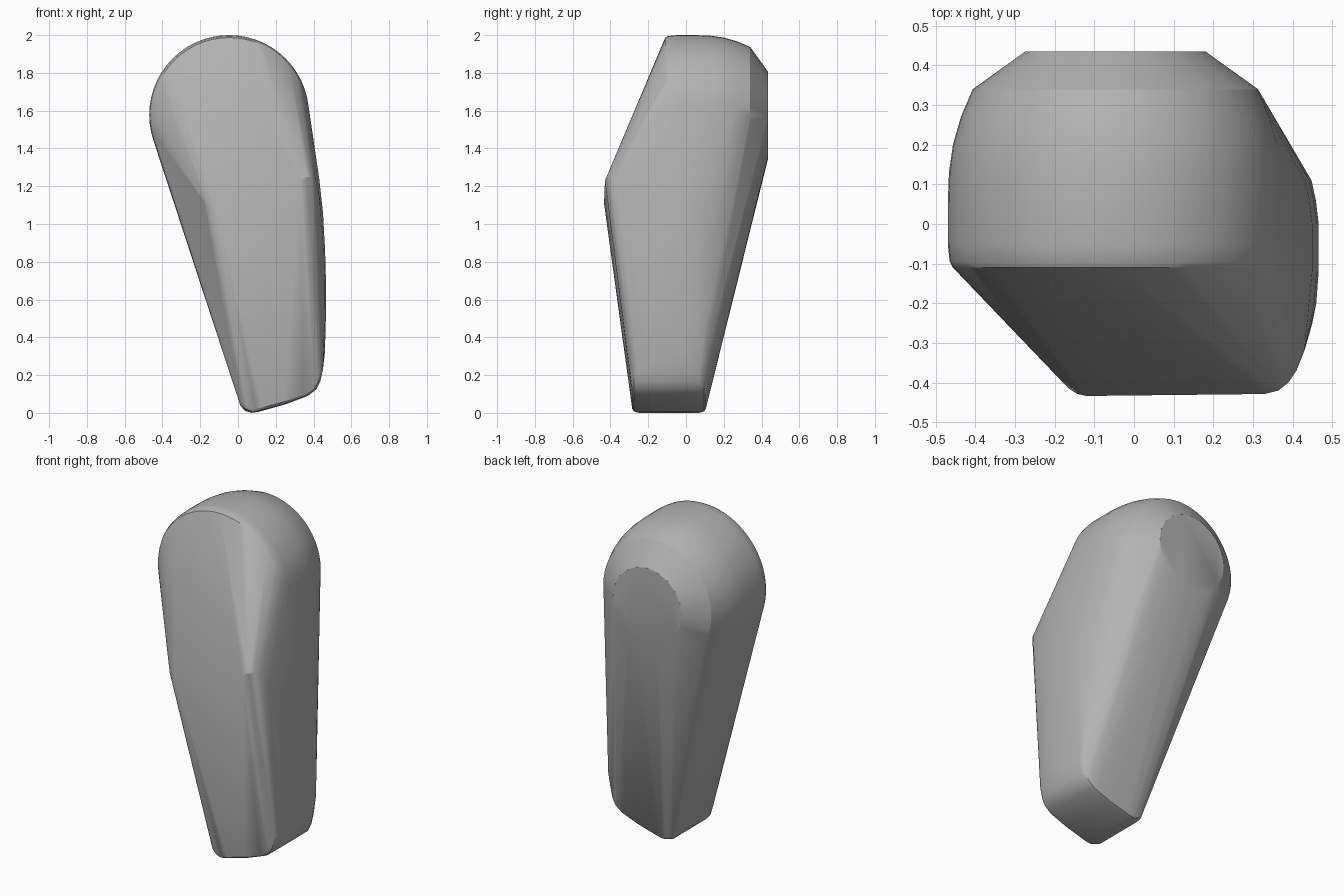
import bpy, bmesh, math

cube = bpy.data.objects.get("Cube")
if cube:
    bpy.data.objects.remove(cube, do_unlink=True)

grey = bpy.data.materials.new("plain_grey")
grey.use_nodes = True
colour = (0.45, 0.45, 0.45, 1)
grey.diffuse_color = colour
grey.node_tree.nodes["Principled BSDF"].inputs["Base Color"].default_value = colour

points = []


def ring(y, radius, count=56):
    """Upright circle around the axis of the rounded head."""
    for i in range(count):
        a = 2 * math.pi * i / count
        points.append((-0.047 + radius * math.cos(a), y, 1.577 + radius * math.sin(a)))


# Rounded head: flat front rim, barrel, chamfered back disc
for y, radius in [(-0.11, 0.41), (-0.095, 0.418), (-0.05, 0.423), (0.05, 0.423),
                  (0.13, 0.42), (0.2, 0.41), (0.27, 0.39), (0.34, 0.36)]:
    ring(y, radius)
ring(0.435, 0.228, 20)

# Tip: slanted rounded end, softened at its front and back edges
tip = [(0.0, 0.08), (0.012, 0.04), (0.035, 0.012), (0.07, 0.0), (0.11, 0.006),
       (0.25, 0.045), (0.37, 0.09), (0.415, 0.125), (0.435, 0.165), (0.45, 0.23)]
for y, inset in [(-0.285, 0.035), (-0.275, 0.012), (-0.25, 0.0),
                 (0.07, 0.0), (0.095, 0.012), (0.105, 0.035)]:
    for x, z in tip:
        k = 1 - inset / 0.22
        points.append((0.22 + (x - 0.22) * k, y, 0.14 + (z - 0.14) * k))

# Bulging left flank, rounded towards front and back
flank = [(0.46, 0.32), (0.465, 0.5), (0.466, 0.68), (0.461, 0.86),
         (0.45, 1.06), (0.43, 1.24), (0.405, 1.41)]
for x, z in flank:
    for y, inset in [(-0.25, 0.016), (-0.2, 0.006), (-0.12, 0),
                     (0.0, 0), (0.06, 0.007), (0.11, 0.018)]:
        points.append((x - inset, y, z))

# Front ridge with softened corners
points += [(-0.18, -0.395, 1.12), (-0.165, -0.415, 1.11), (-0.145, -0.428, 1.1),
           (-0.12, -0.434, 1.11), (0.33, -0.429, 1.23), (0.365, -0.42, 1.25),
           (0.39, -0.4, 1.25), (0.41, -0.37, 1.24), (0.43, -0.32, 1.15)]

# Stretch one convex skin over all sections
bm = bmesh.new()
for p in points:
    bm.verts.new(p)
hull = bmesh.ops.convex_hull(bm, input=bm.verts[:])
spare = {g for g in hull["geom_interior"] + hull["geom_unused"]
         if isinstance(g, bmesh.types.BMVert)}
bmesh.ops.delete(bm, geom=list(spare), context='VERTS')
bmesh.ops.dissolve_limit(bm, angle_limit=math.radians(0.5),
                         verts=bm.verts[:], edges=bm.edges[:])
bmesh.ops.recalc_face_normals(bm, faces=bm.faces[:])
mesh = bpy.data.meshes.new("tapered_body")
bm.to_mesh(mesh)
bm.free()
mesh.materials.append(grey)

body = bpy.data.objects.new("tapered_body", mesh)
bpy.context.collection.objects.link(body)
bpy.ops.object.select_all(action='DESELECT')
body.select_set(True)
bpy.context.view_layer.objects.active = body
bpy.ops.object.shade_smooth_by_angle(angle=math.radians(30))
